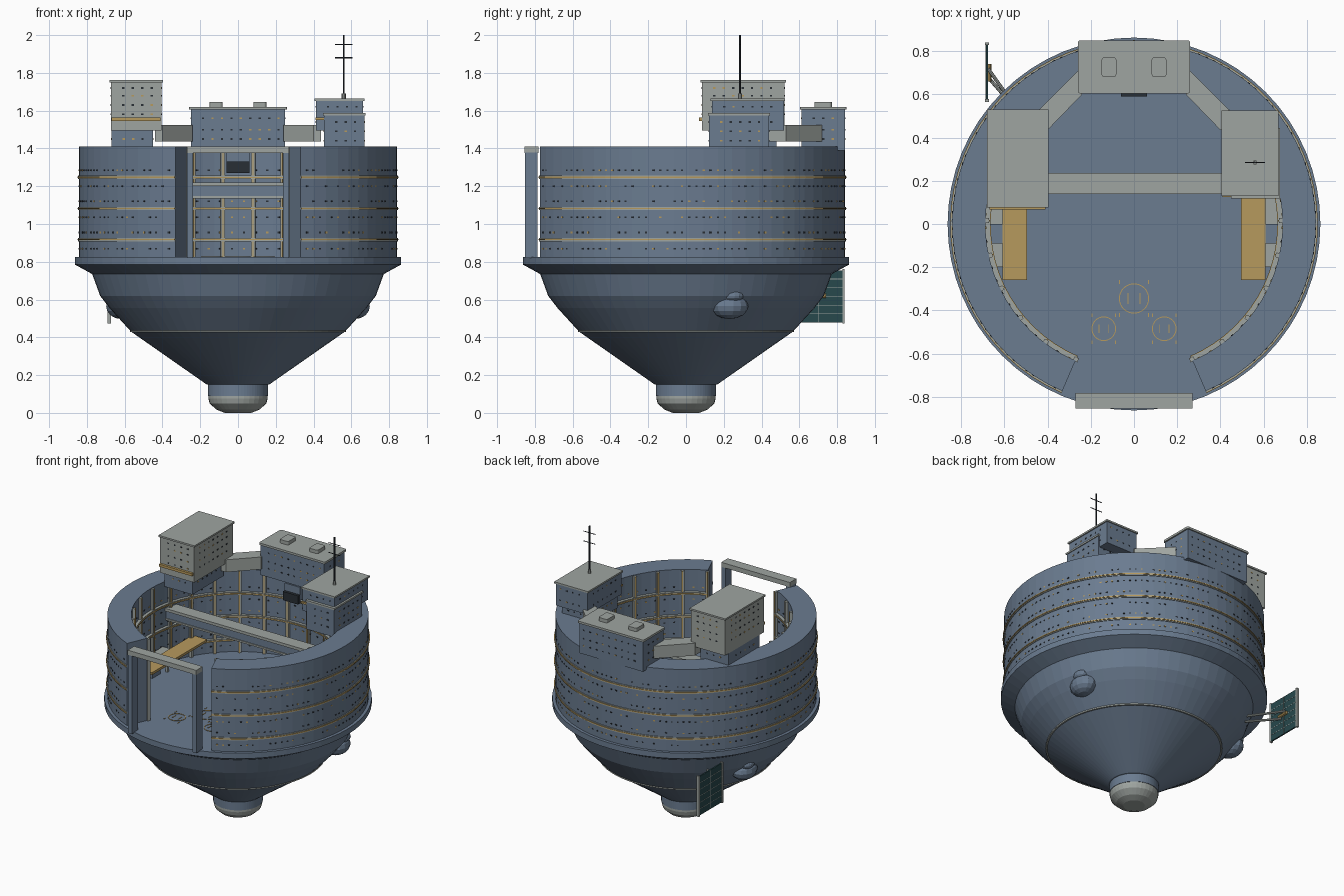
import bpy, bmesh, math, random
from mathutils import Matrix, Vector

if "Cube" in bpy.data.objects:
    bpy.data.objects.remove(bpy.data.objects["Cube"])
random.seed(4)

def material(name, c):
    m = bpy.data.materials.new(name)
    m.diffuse_color = (*c, 1)
    m.use_nodes = True
    m.node_tree.nodes["Principled BSDF"].inputs["Base Color"].default_value = m.diffuse_color
    return m

BLUE = material("hull_blue", (.145, .200, .280))
GREY = material("trim_grey", (.345, .375, .355))
TAN = material("ochre", (.47, .32, .11))
TEAL = material("panel_teal", (.020, .065, .072))
DARK = material("dark_glass", (.022, .028, .036))

def finish(name, bm, mat):
    bmesh.ops.recalc_face_normals(bm, faces=bm.faces[:])
    me = bpy.data.meshes.new(name)
    bm.to_mesh(me)
    bm.free()
    me.materials.append(mat)
    ob = bpy.data.objects.new(name, me)
    bpy.context.collection.objects.link(ob)
    return ob

def cube(bm, pos, size, rot=0.0):
    m = Matrix.Translation(pos) @ Matrix.Rotation(rot, 4, 'Z') @ Matrix.Diagonal((*size, 1))
    bmesh.ops.create_cube(bm, size=1, matrix=m)

def box(name, x0, x1, y0, y1, z0, z1, mat, bevel=0):
    bm = bmesh.new()
    cube(bm, ((x0+x1)/2, (y0+y1)/2, (z0+z1)/2), (x1-x0, y1-y0, z1-z0))
    if bevel:
        ed = [e for e in bm.edges if abs(e.verts[0].co.z - e.verts[1].co.z) > .001]
        bmesh.ops.bevel(bm, geom=ed, offset=bevel, segments=3, affect='EDGES', profile=.5)
    return finish(name, bm, mat)

def rod(name, p, q, r, mat, n=8):
    p, q = Vector(p), Vector(q)
    bm = bmesh.new()
    m = Matrix.Translation((p+q)/2) @ (q-p).to_track_quat('Z', 'Y').to_matrix().to_4x4()
    bmesh.ops.create_cone(bm, cap_ends=True, segments=n, radius1=r, radius2=r, depth=(q-p).length, matrix=m)
    return finish(name, bm, mat)

def polar(r, a, z):
    # angle runs from the front (-y)
    return (r*math.sin(a), -r*math.cos(a), z)

def lathe(name, prof, mat, n=64):
    bm = bmesh.new()
    rings = [[bm.verts.new(polar(r, 2*math.pi*i/n, z)) for i in range(n)] for r, z in prof]
    for a, b in zip(rings, rings[1:]):
        for i in range(n):
            bm.faces.new((a[i], a[(i+1) % n], b[(i+1) % n], b[i]))
    bm.faces.new(rings[0])
    bm.faces.new(rings[-1])
    return finish(name, bm, mat)

GAP = math.radians(23.2)
def arc(name, r0, r1, z0, z1, mat, a0=GAP, a1=2*math.pi-GAP, n=60, c=(0, 0), closed=False):
    # rectangular section swept around an arc
    bm = bmesh.new()
    secs = []
    for i in range(n + (0 if closed else 1)):
        a = a0 + (a1-a0)*i/n
        secs.append([bm.verts.new(Vector(polar(r, a, z)) + Vector((*c, 0)))
                     for r, z in ((r0, z0), (r1, z0), (r1, z1), (r0, z1))])
    for a, b in zip(secs, secs[1:] + (secs[:1] if closed else [])):
        for j in range(4):
            bm.faces.new((a[j], a[(j+1) % 4], b[(j+1) % 4], b[j]))
    if not closed:
        bm.faces.new(secs[0])
        bm.faces.new(secs[-1])
    return finish(name, bm, mat)

# lower hull bowl, its seam and bottom cap
lathe("hull_bowl", [(.16, .09), (.16, .15), (.168, .152), (.566, .43), (.68, .555), (.73, .62), (.772, .735),
                    (.863, .785), (.863, .825)], BLUE)
TAU = 2*math.pi
arc("hull_seam", .555, .572, .427, .437, GREY, 0, TAU, 64, closed=True)
lathe("bottom_cap", [(.07, 0), (.115, .018), (.15, .05), (.157, .075), (.157, .095)], GREY, 32)

# drum wall with bands outside and inside
arc("drum_wall", .688, .842, .82, 1.41, BLUE)
for i, z in enumerate((.917, 1.082, 1.247)):
    arc(f"outer_band_{i}", .835, .847, z-.009, z+.009, GREY)
    arc(f"outer_band_line_{i}", .835, .851, z-.003, z+.004, TAN)
    arc(f"inner_band_{i}", .668, .69, z-.009, z+.009, GREY)
    arc(f"inner_band_line_{i}", .664, .69, z-.003, z+.003, TAN)

# inner ribs
ribs, lines = bmesh.new(), bmesh.new()
for k in range(24):
    a = GAP + (TAU-2*GAP)*k/23
    cube(ribs, polar(.682, a, 1.115), (.022, .02, .58), a)
    cube(lines, polar(.671, a, 1.115), (.007, .006, .58), a)
finish("inner_ribs", ribs, GREY)
finish("inner_rib_lines", lines, TAN)

# small windows
dark_w, lit_w = bmesh.new(), bmesh.new()
def window(pos, rot, w=.012, h=.008):
    cube(lit_w if random.random() < .3 else dark_w, pos, (w, .004, h), rot)

for z in (.87, .955, 1.035, 1.12, 1.2, 1.285):
    for k in range(1, 120):
        a = GAP + (TAU-2*GAP)*k/120
        if random.random() < .75:
            window(polar(.842, a, z), a)
        if k % 2:
            window(polar(.686, a, z), a)

def building_windows(x0, x1, y0, y1, zs, step=.05):
    for z in zs:
        for j in range(1, int((x1-x0)/step)):
            for y in (y0, y1):
                window((x0+(j+.3)*step, y, z), 0)
        for j in range(1, int((y1-y0)/step)):
            for x in (x0, x1):
                window((x, y0+(j+.3)*step, z), math.pi/2)

# gate at the front
for s, n in ((-1, "left"), (1, "right")):
    xs = sorted((s*.27, s*.238))
    box(f"gate_post_{n}", *xs, -.853, -.785, .82, 1.378, BLUE)
box("gate_lintel", -.27, .27, -.855, -.782, 1.377, 1.41, GREY)

# cross beam inside the drum
box("cross_beam", -.68, .68, .15, .225, 1.14, 1.205, BLUE)
box("cross_beam_top", -.68, .68, .14, .235, 1.2, 1.22, GREY)
box("cross_beam_foot", -.68, .68, .143, .232, 1.135, 1.147, GREY)

# raised walkways on each side
for s, n in ((-1, "left"), (1, "right")):
    box(f"walkway_{n}", *sorted((s*.61, s*.495)), -.26, .36, .945, .962, TAN)
    box(f"walkway_ledge_{n}", *sorted((s*.675, s*.61)), -.2, .12, .935, .955, GREY)
    box(f"walkway_block_{n}", *sorted((s*.685, s*.61)), -.09, 0, .82, .965, BLUE)
    for y in (-.22, .05, .32):
        box(f"walkway_leg_{n}", *sorted((s*.6, s*.585)), y-.008, y+.008, .82, .95, GREY)

# left tower
box("left_tower_base", -.67, -.45, .13, .48, 1.38, 1.5, BLUE)
box("left_tower", -.672, -.405, .085, .522, 1.495, 1.75, GREY)
box("left_tower_roof", -.68, -.397, .077, .53, 1.75, 1.762, GREY)
box("left_tower_stripe", -.67, -.41, .068, .088, 1.545, 1.563, TAN)
building_windows(-.672, -.405, .085, .522, (1.58, 1.63, 1.68, 1.72))
building_windows(-.67, -.45, .13, .48, (1.45,))

# right tower
box("right_tower_low", .455, .67, .122, .44, 1.38, 1.575, BLUE)
box("right_tower_low_roof", .45, .676, .117, .445, 1.575, 1.587, GREY)
box("right_tower", .412, .662, .137, .518, 1.495, 1.652, BLUE)
box("right_tower_roof", .405, .67, .13, .525, 1.652, 1.664, GREY)
box("right_tower_stripe", .41, .455, .125, .14, 1.55, 1.563, TAN)
building_windows(.412, .662, .137, .518, (1.54, 1.62))
building_windows(.455, .67, .122, .44, (1.44, 1.49, 1.54))

# antenna
rod("antenna_mast", (.56, .285, 1.66), (.56, .285, 2.0), .005, DARK)
rod("antenna_foot", (.56, .285, 1.66), (.56, .285, 1.69), .011, GREY)
for z in (1.88, 1.95):
    rod("antenna_bar", (.513, .285, z), (.607, .285, z), .003, DARK, 6)

# back block with roof vents and hanging screen
box("back_block", -.25, .25, .612, .842, 1.39, 1.605, BLUE)
box("back_block_roof", -.26, .26, .604, .85, 1.605, 1.62, GREY, .012)
building_windows(-.25, .25, .612, .842, (1.45, 1.5, 1.56))
for x in (-.116, .116):
    box("roof_vent", x-.034, x+.034, .68, .772, 1.615, 1.645, GREY, .012)
box("screen_mount", -.06, .06, .61, .69, 1.29, 1.385, BLUE)
box("screen", -.06, .06, .59, .615, 1.27, 1.332, DARK)

# diagonal corridors between the blocks
for s, n in ((-1, "left"), (1, "right")):
    bm = bmesh.new()
    pts = [(.24, .73), (.24, .60), (.40, .435), (.44, .435), (.44, .53)]
    f = bm.faces.new([bm.verts.new((s*x, y, 1.437)) for x, y in pts])
    ext = bmesh.ops.extrude_face_region(bm, geom=[f])
    bmesh.ops.translate(bm, vec=(0, 0, .088), verts=[v for v in ext["geom"] if isinstance(v, bmesh.types.BMVert)])
    finish(f"corridor_{n}", bm, GREY)

# landing marks on the floor
marks = bmesh.new()
for i, (x, y, r) in enumerate(((0, -.345, .07), (-.14, -.485, .057), (.14, -.485, .057))):
    arc(f"landing_ring_{i}", r-.004, r, .824, .828, TAN, 0, TAU, 32, (x, y), True)
    for s in (-1, 1):
        cube(marks, (x+s*r*.4, y, .826), (.004, r*.7, .004))
        for t in (-1, 1):
            cube(marks, (x+s*r*.95, y+t*r*1.1, .826), (.004, .018, .004))
finish("landing_marks", marks, TAN)

# blisters on the lower hull
for s, n in ((-1, "left"), (1, "right")):
    for part, c, size in (("blister", (s*.62, .23, .565), (.08, .1, .068)),
                          ("blister_dome", (s*.655, .245, .62), (.045, .06, .034))):
        bm = bmesh.new()
        bmesh.ops.create_uvsphere(bm, u_segments=14, v_segments=8, radius=1,
                                  matrix=Matrix.Translation(c) @ Matrix.Diagonal((*size, 1)))
        finish(f"{part}_{n}", bm, BLUE)

# solar panel with frame, grid lines and struts
box("solar_panel", -.686, -.676, .575, .832, .478, .755, TEAL)
for y in (.572, .834):
    box("panel_frame", -.69, -.672, y-.006, y+.006, .472, .762, GREY)
grid = bmesh.new()
for k in range(1, 6):
    cube(grid, (-.681, .703, .478+.277*k/6), (.012, .25, .003))
cube(grid, (-.681, .703, .616), (.012, .003, .277))
finish("panel_grid", grid, GREY)
for y, z in ((.68, .6), (.72, .64)):
    rod("panel_strut", (-.676, y, z), (-.52, .5, z), .008, GREY)
rod("panel_hub", (-.672, .66, .62), (-.672, .74, .62), .012, TAN)

finish("dark_windows", dark_w, DARK)
finish("lit_windows", lit_w, TAN)
